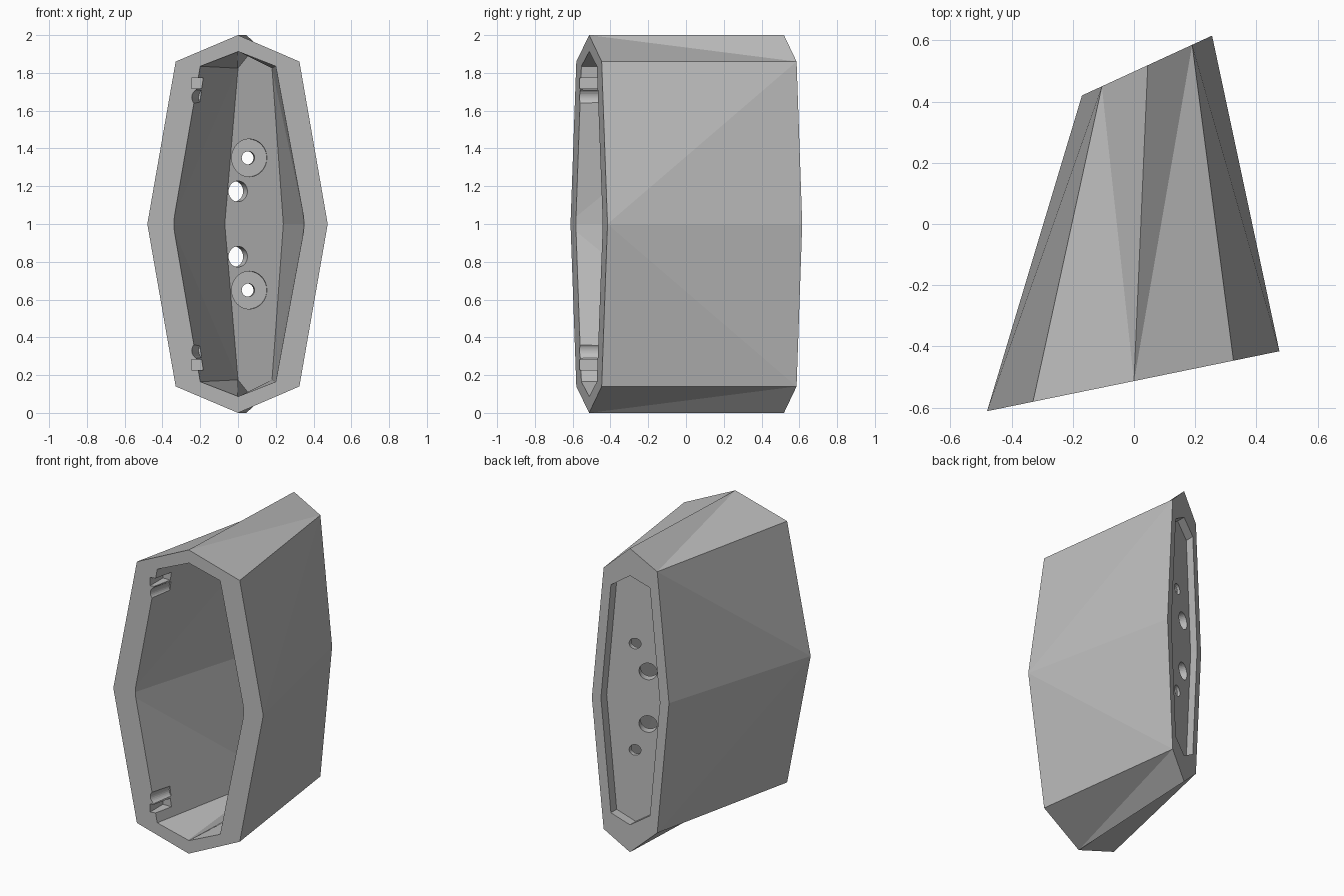
import bpy
import bmesh
from mathutils import Vector

cube = bpy.data.objects.get("Cube")
if cube:
    bpy.data.objects.remove(cube, do_unlink=True)

# single matte grey material
GREY = (0.5, 0.5, 0.5, 1)
grey = bpy.data.materials.new("matte_grey")
grey.use_nodes = True
grey.diffuse_color = GREY
grey.node_tree.nodes["Principled BSDF"].inputs["Base Color"].default_value = GREY


def ring(tip, shoulders, mids, heights, y, slope):
    """Eight-sided outline, symmetric about mid height, on a plane slanted in y."""
    (left, right), (mid_left, mid_right), (top, side) = shoulders, mids, heights
    outline = [(tip, top), (right, side), (mid_right, 0), (right, -side),
               (tip, -top), (left, -side), (mid_left, 0), (left, side)]
    return [Vector((x, y + slope * x, 1 + z)) for x, z in outline]


def finish(bm, name):
    bmesh.ops.recalc_face_normals(bm, faces=bm.faces)
    mesh = bpy.data.meshes.new(name)
    bm.to_mesh(mesh)
    bm.free()
    mesh.materials.append(grey)
    obj = bpy.data.objects.new(name, mesh)
    bpy.context.collection.objects.link(obj)
    return obj


def loft(name, front, back):
    """Solid between two outlines, each twisted side split into two triangles."""
    bm = bmesh.new()
    f = [bm.verts.new(p) for p in front]
    b = [bm.verts.new(p) for p in back]
    bm.faces.new(f)
    bm.faces.new(b)
    count = len(f)
    for i in range(count):
        j = (i + 1) % count
        if i % 2 == 0:
            bm.faces.new((f[i], f[j], b[j]))
            bm.faces.new((f[i], b[j], b[i]))
        else:
            bm.faces.new((f[j], b[j], b[i]))
            bm.faces.new((f[j], b[i], f[i]))
    return finish(bm, name)


def rod(name, start, end, radius):
    start, end = Vector(start), Vector(end)
    bm = bmesh.new()
    bmesh.ops.create_cone(bm, cap_ends=True, segments=32, radius1=radius,
                          radius2=radius, depth=(end - start).length)
    turn = (end - start).to_track_quat('Z', 'Y').to_matrix()
    bmesh.ops.rotate(bm, matrix=turn, verts=bm.verts)
    bmesh.ops.translate(bm, vec=(start + end) / 2, verts=bm.verts)
    return finish(bm, name)


def block(name, low, high):
    low, high = Vector(low), Vector(high)
    bm = bmesh.new()
    bmesh.ops.create_cube(bm, size=1)
    bmesh.ops.scale(bm, vec=high - low, verts=bm.verts)
    bmesh.ops.translate(bm, vec=(low + high) / 2, verts=bm.verts)
    return finish(bm, name)


def cut(body, cutter):
    cutter.hide_render = True
    mod = body.modifiers.new("cut", 'BOOLEAN')
    mod.operation = 'DIFFERENCE'
    mod.solver = 'EXACT'
    mod.object = cutter
    bpy.context.view_layer.objects.active = body
    bpy.ops.object.modifier_apply(modifier=mod.name)
    bpy.data.objects.remove(cutter, do_unlink=True)


# outer shell, tapering to the slanted back
shell = loft("housing_shell",
             ring(0, (-0.33, 0.325), (-0.48, 0.475), (1, 0.86), -0.513, 0.205),
             ring(0.045, (-0.105, 0.19), (-0.17, 0.255), (1, 0.86), 0.498, 0.46))

# main cavity, open at the front
mouth = ring(0, (-0.2, 0.2), (-0.34, 0.35), (0.915, 0.835), -0.513, 0.205)
floor = ring(0.06, (0, 0.18), (-0.07, 0.24), (0.9, 0.825), 0.378, 0.46)
beyond = [m + (m - f) * 0.05 for m, f in zip(mouth, floor)]
cut(shell, loft("cavity_cutter", beyond, floor))

# shallow recess in the back
recess = ((-0.065, 0.15), (-0.12, 0.205), (0.82, 0.75))
cut(shell, loft("recess_cutter", ring(0.045, *recess, 0.438, 0.46),
                ring(0.045, *recess, 0.56, 0.46)))

back_axis = Vector((-0.42, 0.907, 0))
front_axis = Vector((-0.2, 0.98, 0))
for side in (1, -1):
    # plain cable hole
    centre = Vector((0, 0.378, 1 + side * 0.173))
    cut(shell, rod("cable_hole_cutter", centre - back_axis * 0.15,
                   centre + back_axis * 0.15, 0.055))
    # screw hole with a wide shallow seat
    centre = Vector((0.06, 0.4056, 1 + side * 0.35))
    cut(shell, rod("screw_seat_cutter", centre - front_axis * 0.1,
                   centre + front_axis * 0.03, 0.1))
    cut(shell, rod("screw_hole_cutter", centre - front_axis * 0.15,
                   centre + front_axis * 0.15, 0.035))
    # latch slot and rounded groove just inside the mouth
    z = 1 + side * 0.745
    cut(shell, block("latch_slot_cutter", (-0.245, -0.65, z - 0.027),
                     (-0.15, -0.43, z + 0.027)))
    z = 1 + side * 0.67
    cut(shell, rod("latch_groove_cutter", (-0.215, -0.65, z),
                   (-0.16, -0.43, z), 0.05))
